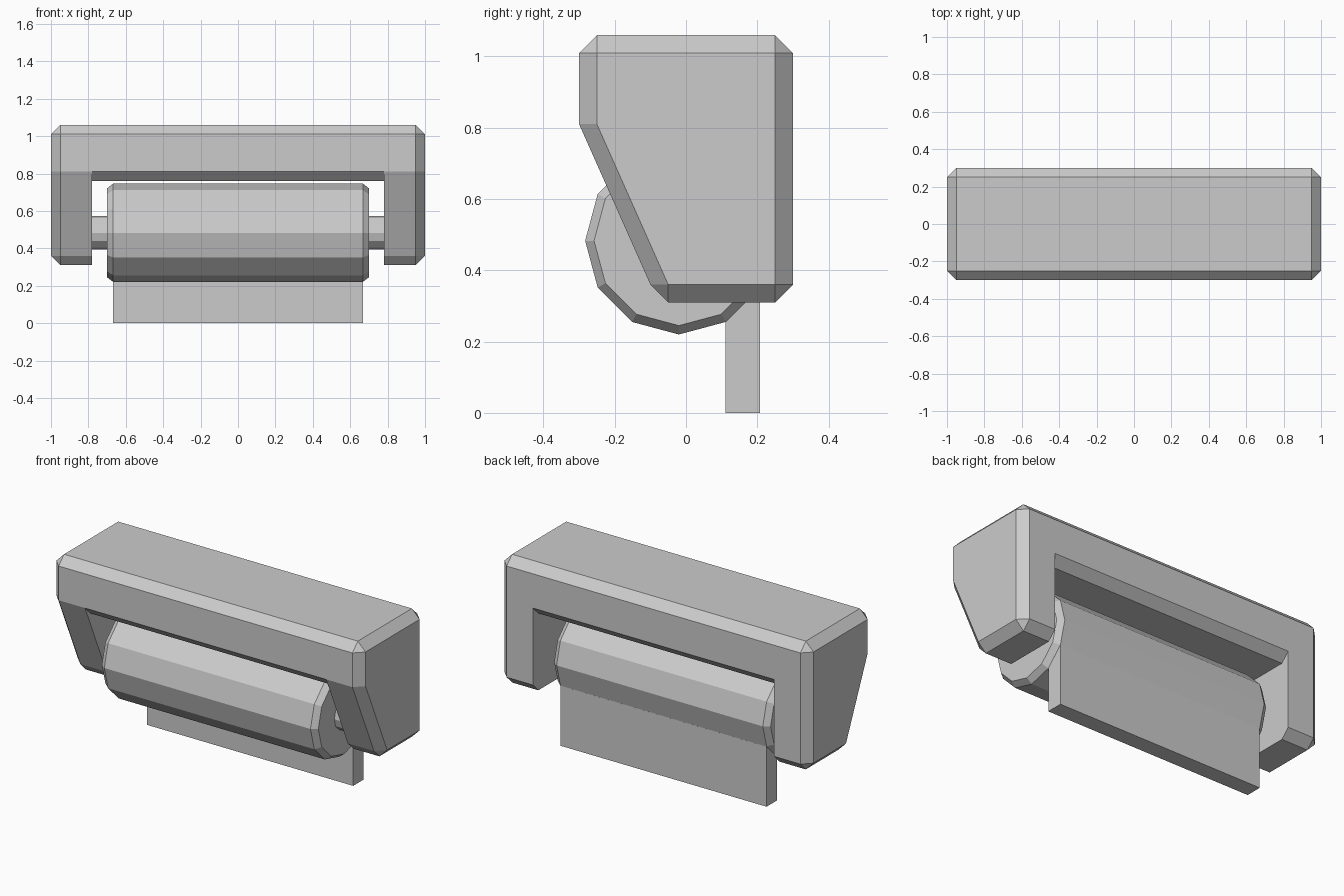
import bpy, bmesh
from math import sin, cos, pi, radians

if "Cube" in bpy.data.objects:
    bpy.data.objects.remove(bpy.data.objects["Cube"])


def hull(name, sections):
    """Convex solid through (x, [(y, z), ...]) cross-sections."""
    bm = bmesh.new()
    for x, prof in sections:
        for y, z in prof:
            bm.verts.new((x, y, z))
    bmesh.ops.convex_hull(bm, input=bm.verts[:])
    bmesh.ops.dissolve_limit(bm, angle_limit=radians(1), verts=bm.verts[:], edges=bm.edges[:])
    bmesh.ops.recalc_face_normals(bm, faces=bm.faces[:])
    me = bpy.data.meshes.new(name)
    bm.to_mesh(me)
    bm.free()
    ob = bpy.data.objects.new(name, me)
    bpy.context.collection.objects.link(ob)
    return ob


def mirrored(*sections):
    return [(s * x, p) for x, p in sections for s in (-1, 1)]


def ring(r, n=12, cy=-0.02, cz=0.483):
    return [(cy + r * cos(2 * pi * i / n), cz + r * sin(2 * pi * i / n)) for i in range(n)]


# Housing: chamfered block with a slanted lower front
side = [(-0.25, 1.01), (0.25, 1.01), (0.25, 0.36), (-0.05, 0.36), (-0.25, 0.81)]
outline = [(-0.3, 1.01), (-0.25, 1.06), (0.25, 1.06), (0.3, 1.01), (0.3, 0.36),
           (0.25, 0.31), (-0.05, 0.31), (-0.1, 0.36), (-0.3, 0.81)]
housing = hull("housing", mirrored((1, side), (0.95, outline)))

# Opening between the arms, with chamfered front and back upper edges
gap = hull("opening_cutter", mirrored((0.78, [
    (-0.4, 0.91), (-0.25, 0.76), (0.25, 0.76), (0.4, 0.91), (0.4, 0.1), (-0.4, 0.1)])))
bpy.data.objects.remove(gap)
gap = None

# The cutter is concave at its top, so it is a plain prism built from one polygon
bm = bmesh.new()
prof = [(-0.4, 0.91), (-0.25, 0.76), (0.25, 0.76), (0.4, 0.91), (0.4, 0.1), (-0.4, 0.1)]
face = bm.faces.new([bm.verts.new((-0.78, y, z)) for y, z in prof])
new = bmesh.ops.extrude_face_region(bm, geom=[face])["geom"]
bmesh.ops.translate(bm, vec=(1.56, 0, 0), verts=[v for v in new if isinstance(v, bmesh.types.BMVert)])
bmesh.ops.recalc_face_normals(bm, faces=bm.faces[:])
me = bpy.data.meshes.new("opening_cutter")
bm.to_mesh(me)
bm.free()
cutter = bpy.data.objects.new("opening_cutter", me)
bpy.context.collection.objects.link(cutter)
cutter.hide_render = True
mod = housing.modifiers.new("opening", 'BOOLEAN')
mod.operation = 'DIFFERENCE'
mod.solver = 'EXACT'
mod.object = cutter
bpy.context.view_layer.objects.active = housing
housing.select_set(True)
bpy.ops.object.modifier_apply(modifier=mod.name)
bpy.data.objects.remove(cutter)

# Paper roll with chamfered ends, and the rod carrying it
hull("paper_roll", mirrored((0.7, ring(0.238)), (0.667, ring(0.263))))
hull("rod", mirrored((0.79, ring(0.09))))

# Hanging sheet, dropping from one lower facet of the roll
hull("hanging_sheet", mirrored((0.667, [(0.1115, 0), (0.208, 0), (0.208, 0.3515), (0.1115, 0.255)])))
